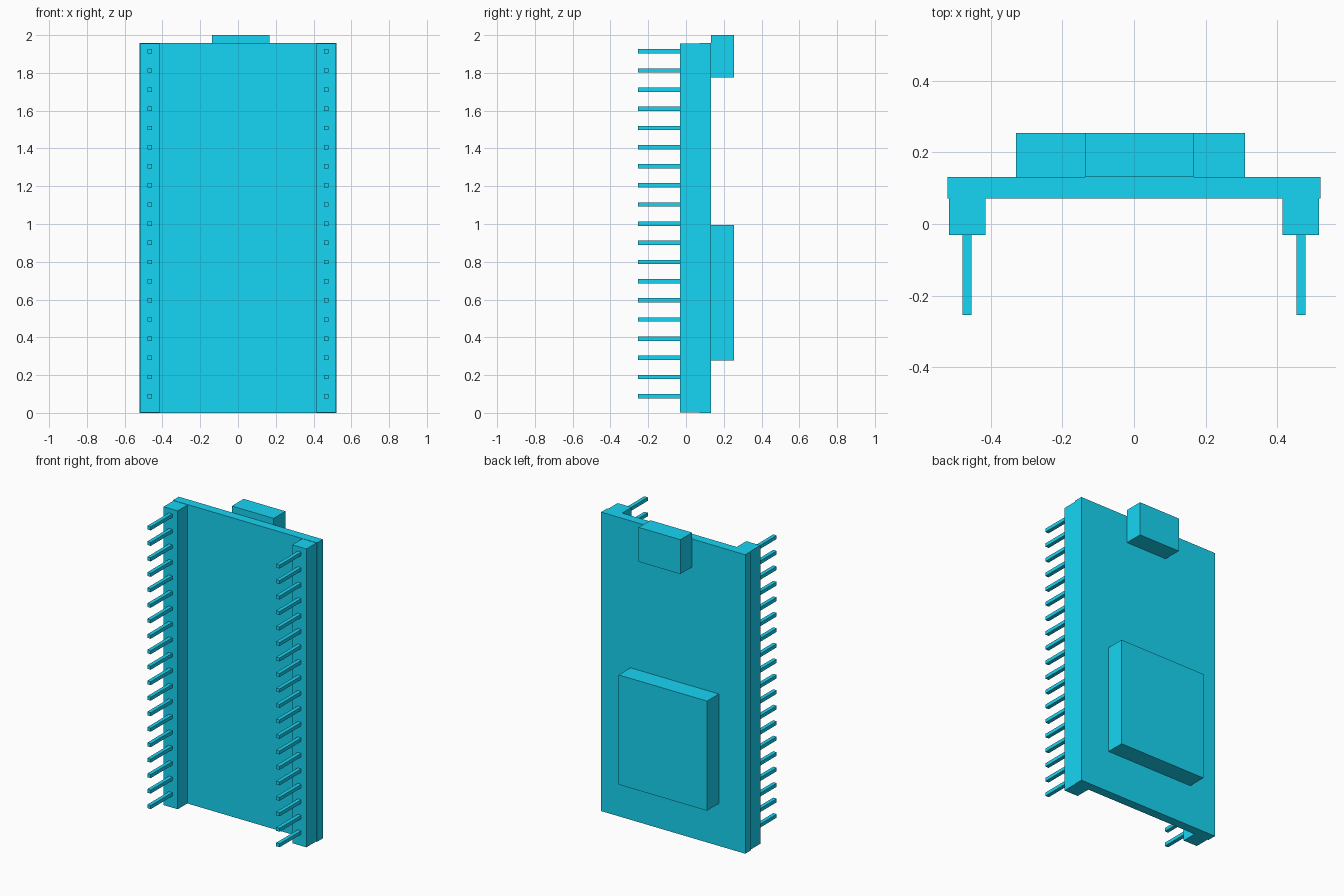
import bpy, bmesh
from mathutils import Vector, Matrix

if "Cube" in bpy.data.objects:
    bpy.data.objects.remove(bpy.data.objects["Cube"])

teal = bpy.data.materials.new("teal")
teal.diffuse_color = (0.008, 0.665, 0.90, 1)
teal.use_nodes = True
teal.node_tree.nodes["Principled BSDF"].inputs["Base Color"].default_value = teal.diffuse_color


def add_box(bm, lo, hi):
    lo, hi = Vector(lo), Vector(hi)
    size = Matrix.Diagonal((*(hi - lo), 1))
    bmesh.ops.create_cube(bm, size=1, matrix=Matrix.Translation((lo + hi) / 2) @ size)


def make_part(name, boxes):
    bm = bmesh.new()
    for lo, hi in boxes:
        add_box(bm, lo, hi)
    mesh = bpy.data.meshes.new(name)
    bm.to_mesh(mesh)
    bm.free()
    mesh.materials.append(teal)
    obj = bpy.data.objects.new(name, mesh)
    bpy.context.collection.objects.link(obj)
    return obj


HALF_W, TOP = 0.522, 1.958
STRIP_Y, BOARD_Y0, BOARD_Y1, FRONT, BACK = -0.031, 0.072, 0.132, -0.254, 0.254

# Circuit board, connector overhanging the top edge, and the large chip
make_part("board", [((-HALF_W, BOARD_Y0, 0), (HALF_W, BOARD_Y1, TOP))])
make_part("connector", [((-0.137, BOARD_Y1, 1.775), (0.166, BACK, 2.0))])
make_part("chip_module", [((-0.330, BOARD_Y1, 0.277), (0.310, BACK, 0.995))])

# Header strips and their rows of pins on both sides
PIN_COUNT, PIN_Z0, PIN_Z1 = 19, 0.089, 1.914
PIN_X, PIN_RX, PIN_RZ = 0.467, 0.0125, 0.0115
for side, sx in (("left", -1), ("right", 1)):
    x0, x1 = sorted((sx * 0.415, sx * 0.517))
    make_part(side + "_header_strip", [((x0, STRIP_Y, 0.002), (x1, BOARD_Y0, TOP - 0.002))])
    pins = []
    for i in range(PIN_COUNT):
        z = PIN_Z0 + (PIN_Z1 - PIN_Z0) * i / (PIN_COUNT - 1)
        x = sx * PIN_X
        pins.append(((x - PIN_RX, FRONT, z - PIN_RZ), (x + PIN_RX, STRIP_Y, z + PIN_RZ)))
    make_part(side + "_pins", pins)
